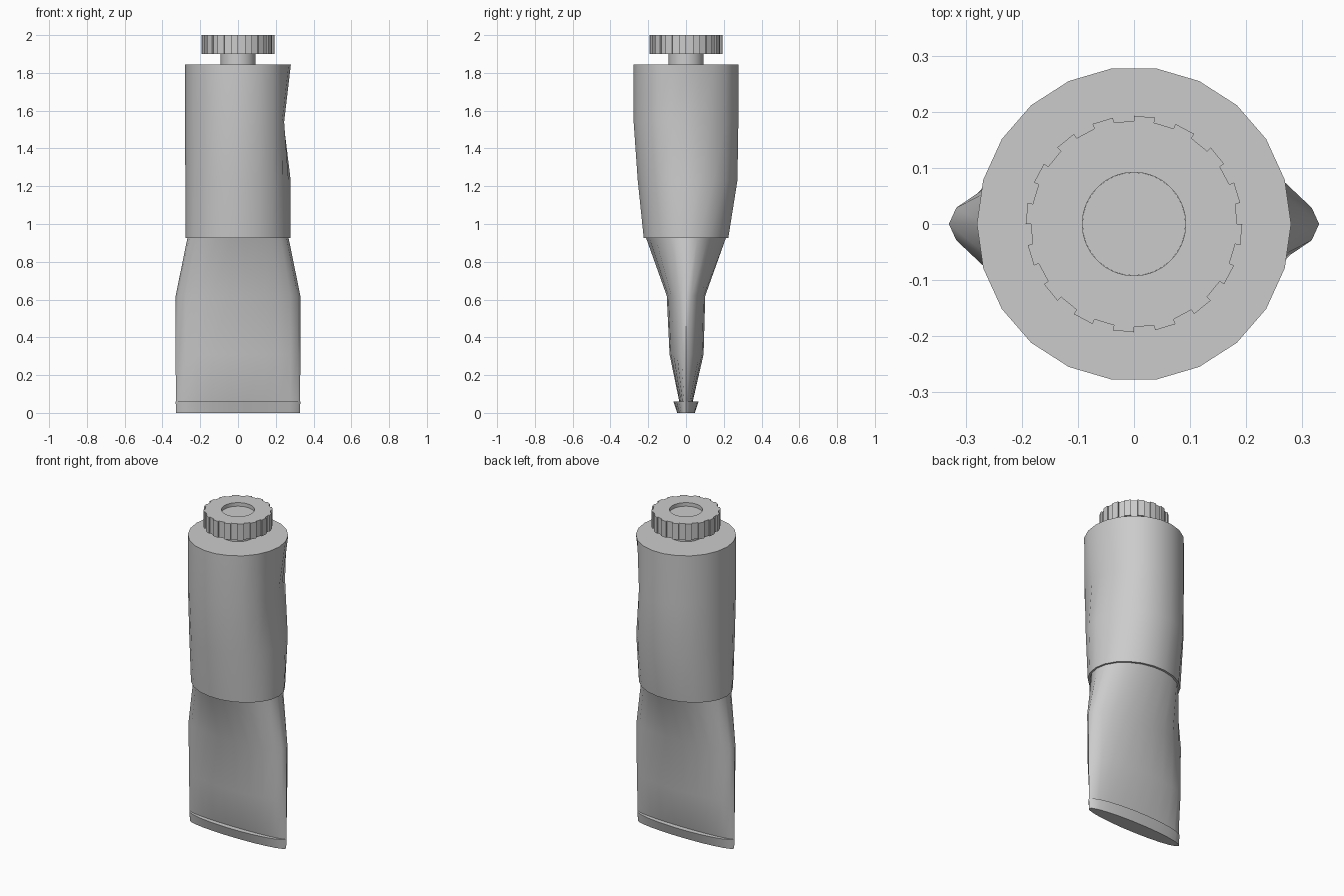
import bpy, bmesh
from math import sin, cos, pi, tau, radians, exp

if "Cube" in bpy.data.objects:
    bpy.data.objects.remove(bpy.data.objects["Cube"])


def loft(name, rings, cap_ends=True, close_loop=False, angle=40):
    """Skin a stack of equal-length point rings into one smooth object."""
    bm = bmesh.new()
    vs = [[bm.verts.new(p) for p in ring] for ring in rings]
    n = len(rings[0])
    pairs = list(zip(vs, vs[1:]))
    if close_loop:
        pairs.append((vs[-1], vs[0]))
    for a, b in pairs:
        for i in range(n):
            j = (i + 1) % n
            bm.faces.new((a[i], a[j], b[j], b[i]))
    if cap_ends:
        bm.faces.new(vs[0][::-1])
        bm.faces.new(vs[-1])
    bmesh.ops.recalc_face_normals(bm, faces=bm.faces)
    mesh = bpy.data.meshes.new(name)
    bm.to_mesh(mesh)
    bm.free()
    obj = bpy.data.objects.new(name, mesh)
    bpy.context.collection.objects.link(obj)
    bpy.ops.object.select_all(action='DESELECT')
    obj.select_set(True)
    bpy.context.view_layer.objects.active = obj
    bpy.ops.object.shade_smooth_by_angle(angle=radians(angle))
    return obj


def oval(z, rx, front, back=None, n=22):
    """Oval ring with separate front (-y) and back (+y) depths."""
    back = front if back is None else back
    ring = []
    for i in range(n):
        a = tau * i / n
        s = sin(a)
        ring.append((rx * cos(a), s * (back if s > 0 else front), z))
    return ring


# Upper tube body, with a shallow finger dent on the right side
dented = []
for i, (x, y, z) in enumerate(oval(1.54, 0.28, 0.28)):
    a = tau * i / 22
    a = a - tau if a > pi else a
    k = 1 - 0.14 * exp(-((a - 0.2) / 0.6) ** 4)
    dented.append((x * k, y * k, z))
loft("upper_tube", [
    oval(0.925, 0.279, 0.226),
    oval(1.23, 0.279, 0.258, 0.275),
    dented,
    oval(1.845, 0.28, 0.28),
])

# Squeezed lower tube body
loft("lower_tube", [
    oval(0.03, 0.328, 0.026),
    oval(0.06, 0.329, 0.036),
    oval(0.31, 0.33, 0.088, 0.094),
    oval(0.62, 0.33, 0.103),
    oval(0.925, 0.268, 0.213),
])

# Flared crimp strip along the bottom
loft("bottom_crimp", [oval(0.0, 0.328, 0.047), oval(0.06, 0.33, 0.067)])

# Neck, rising into the cap opening
loft("neck", [oval(z, 0.092, 0.092, n=32) for z in (1.84, 1.978)])

# Ridged ring cap: every second side of a 32-sided ring stands out
outer, inner = [], []
for i in range(32):
    r = 0.193 if i % 2 else 0.184
    for k in (i, i + 1):
        a = tau * k / 32
        outer.append((r * cos(a), r * sin(a)))
        b = a + (0.04 if k == i else -0.04)
        inner.append((0.092 * cos(b), 0.092 * sin(b)))
loft("ridged_cap", [
    [(x, y, z) for x, y in pts]
    for pts, z in ((inner, 1.9), (outer, 1.9), (outer, 2.0), (inner, 2.0))
], cap_ends=False, close_loop=True, angle=8)
